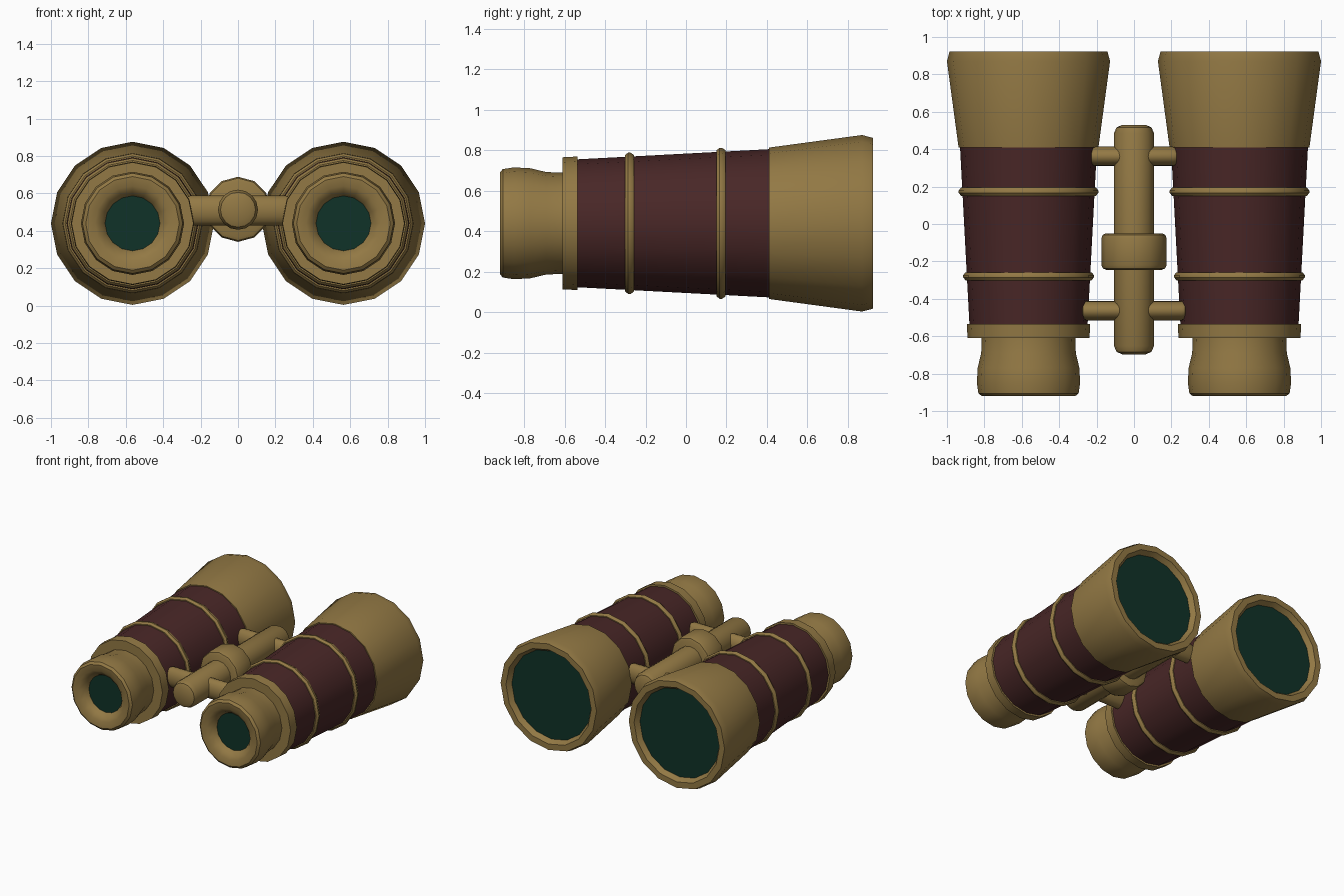
import bpy, bmesh, math
from mathutils import Vector

if "Cube" in bpy.data.objects:
    bpy.data.objects.remove(bpy.data.objects["Cube"])


def material(name, rgb):
    m = bpy.data.materials.new(name)
    m.diffuse_color = (*rgb, 1)
    m.use_nodes = True
    m.node_tree.nodes["Principled BSDF"].inputs["Base Color"].default_value = m.diffuse_color
    return m


BRASS = material("brass", (0.29, 0.19, 0.058))
LEATHER = material("dark red leather", (0.066, 0.020, 0.020))
GLASS = material("green glass", (0.005, 0.032, 0.021))
MATS = [BRASS, LEATHER, GLASS]


def lathe(name, profile, origin, sides=16, axis="y", scale=(1, 1)):
    """Spin (radius, position, material of next segment) around y or x."""
    bm = bmesh.new()
    rings = []
    for r, p, _ in profile:
        ring = []
        for i in range(1 if r == 0 else sides):
            a = 2 * math.pi * i / sides
            u, w = r * math.cos(a) * scale[0], r * math.sin(a) * scale[1]
            co = (u, p, w) if axis == "y" else (p, u, w)
            ring.append(bm.verts.new(Vector(origin) + Vector(co)))
        rings.append(ring)
    for k in range(len(rings) - 1):
        a, b = rings[k], rings[k + 1]
        for i in range(sides):
            j = (i + 1) % sides
            if len(a) == 1:
                vs = [a[0], b[i], b[j]]
            elif len(b) == 1:
                vs = [a[i], b[0], a[j]]
            else:
                vs = [a[i], b[i], b[j], a[j]]
            bm.faces.new(vs).material_index = profile[k][2]
    bmesh.ops.recalc_face_normals(bm, faces=bm.faces)
    me = bpy.data.meshes.new(name)
    bm.to_mesh(me)
    bm.free()
    for m in MATS:
        me.materials.append(m)
    ob = bpy.data.objects.new(name, me)
    bpy.context.collection.objects.link(ob)
    bpy.ops.object.select_all(action="DESELECT")
    ob.select_set(True)
    bpy.context.view_layer.objects.active = ob
    bpy.ops.object.shade_smooth_by_angle(angle=math.radians(35))
    return ob


# Barrel outline: eye lens, eyecup, collar, leather sleeve, objective, front lens
barrel = [
    (0, -0.86, 2), (0.147, -0.86, 0), (0.165, -0.89, 0), (0.20, -0.915, 0),
    (0.25, -0.92, 0), (0.268, -0.905, 0), (0.276, -0.85, 0), (0.272, -0.77, 0),
    (0.253, -0.69, 0), (0.25, -0.61, 0), (0.326, -0.61, 0), (0.33, -0.535, 0),
    (0.316, -0.535, 1), (0.366, 0.41, 0), (0.374, 0.41, 0), (0.436, 0.87, 0),
    (0.422, 0.923, 0), (0.375, 0.923, 0), (0.35, 0.885, 2), (0, 0.885, 2),
]

for side, sx in (("left", -1), ("right", 1)):
    c = (sx * 0.564, 0, 0.44)
    lathe(side + "_barrel", barrel, c)
    # Raised brass bands around the leather
    for n, (y, r) in enumerate(((-0.28, 0.328), (0.172, 0.352))):
        lathe(f"{side}_band_{n + 1}", [
            (r - 0.01, y - 0.022, 0), (r + 0.008, y - 0.022, 0), (r + 0.021, y - 0.006, 0),
            (r + 0.021, y + 0.006, 0), (r + 0.010, y + 0.022, 0), (r - 0.01, y + 0.022, 0)], c)


def rod(name, lo, hi, r, bevel, **kw):
    """Closed rod with rounded rims."""
    d = bevel * 0.3
    return lathe(name, [
        (0, lo, 0), (r - bevel, lo, 0), (r - d, lo + d, 0), (r, lo + bevel, 0),
        (r, hi - bevel, 0), (r - d, hi - d, 0), (r - bevel, hi, 0), (0, hi, 0)], **kw)


# Central hinge shaft and focus wheel
rod("hinge_shaft", -0.697, 0.53, 0.107, 0.045, origin=(0, 0, 0.513))
rod("focus_wheel", -0.245, -0.05, 0.174, 0.025, origin=(0, 0, 0.515), sides=12)

# Cross bridges joining the barrels
for name, y, half in (("front_bridge", -0.463, 0.28), ("rear_bridge", 0.362, 0.235)):
    rod(name, -half, half, 0.08, 0.025, origin=(0, y, 0.508), axis="x", scale=(0.65, 1))
